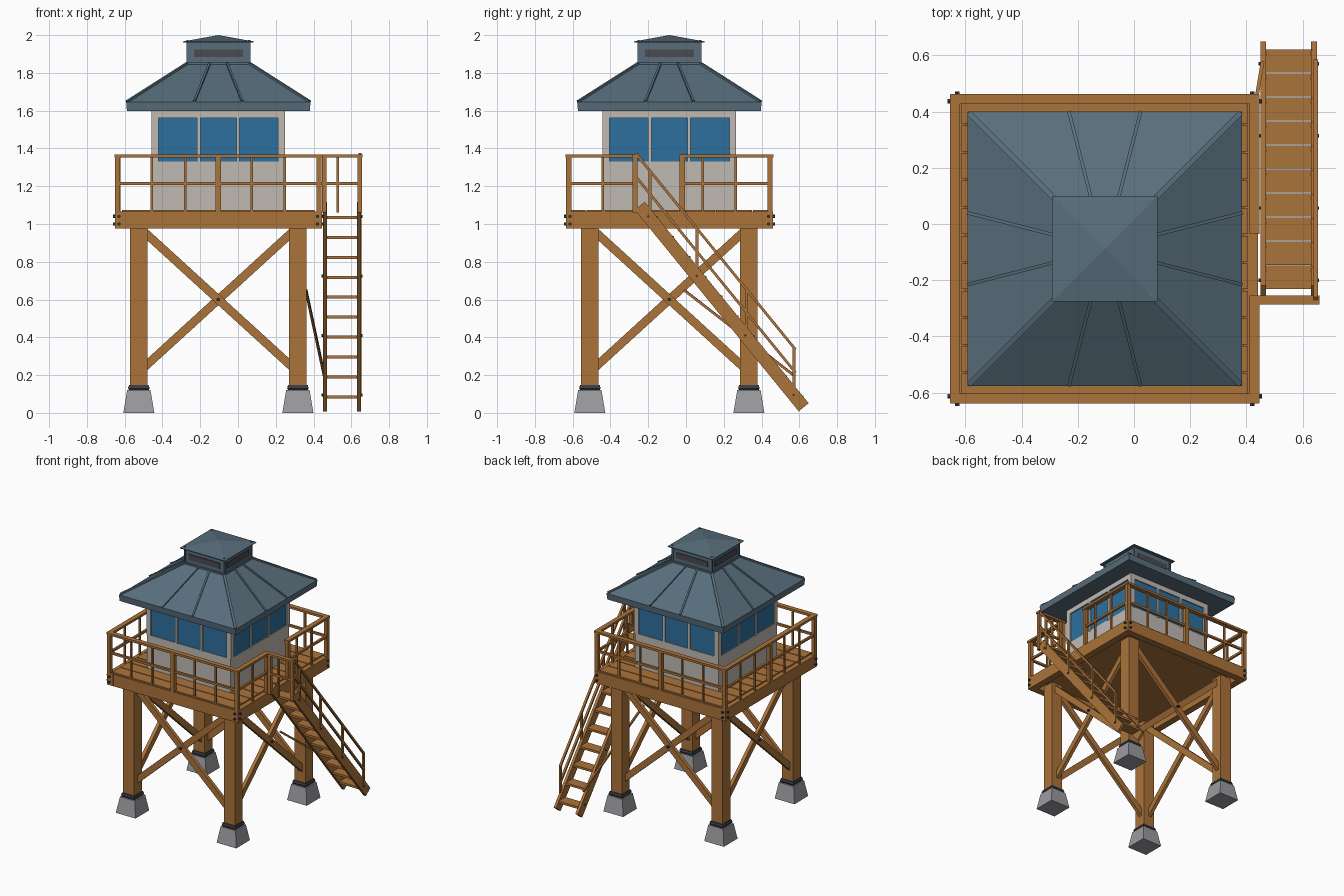
import bpy, bmesh, math
from mathutils import Matrix, Vector

if "Cube" in bpy.data.objects:
    bpy.data.objects.remove(bpy.data.objects["Cube"])

CX, CY = -0.104, -0.088          # tower axis
I4 = Matrix.Identity(4)
T = Matrix.Translation((CX, CY, 0))
# One frame per tower side: local x runs along the side, local -y points outward
SIDES = [T @ Matrix.Rotation(math.pi / 2 * k, 4, 'Z') for k in range(4)]   # front, right, back, left


def mat(name, r, g, b):
    m = bpy.data.materials.new(name)
    m.diffuse_color = (r, g, b, 1)
    m.use_nodes = True
    m.node_tree.nodes["Principled BSDF"].inputs["Base Color"].default_value = m.diffuse_color
    return m


WOOD = mat("warm wood", 0.41, 0.172, 0.043)
ROOF = mat("slate blue roof", 0.098, 0.155, 0.2)
GLASS = mat("window blue", 0.027, 0.16, 0.34)
WALL = mat("off white wall", 0.53, 0.49, 0.45)
STONE = mat("concrete grey", 0.33, 0.33, 0.35)
METAL = mat("dark metal", 0.04, 0.044, 0.052)
VENT = mat("vent grey", 0.07, 0.07, 0.08)


def box(bm, c, s, M=I4):
    m = M @ Matrix.Translation(c) @ Matrix.Diagonal((*s, 1))
    bmesh.ops.create_cube(bm, size=1, matrix=m)


def bar(bm, p, q, w, h, M=I4):
    """Straight bar from p to q, w wide sideways and h tall."""
    p, q = Vector(p), Vector(q)
    d = q - p
    m = M @ Matrix.Translation((p + q) / 2) @ d.to_track_quat('Y', 'Z').to_matrix().to_4x4()
    bmesh.ops.create_cube(bm, size=1, matrix=m @ Matrix.Diagonal((w, d.length, h, 1)))


def bolt(bm, c, M=I4, r=0.009, depth=0.02):
    m = M @ Matrix.Translation(c) @ Matrix.Rotation(math.pi / 2, 4, 'X')
    bmesh.ops.create_cone(bm, cap_ends=True, segments=6, radius1=r, radius2=r, depth=depth, matrix=m)


def loft(bm, rings, M=T):
    """Stack of squares given as (half width, z)."""
    loops = [[bm.verts.new(M @ Vector((sx * a, sy * a, z)))
              for sx, sy in ((-1, -1), (1, -1), (1, 1), (-1, 1))] for a, z in rings]
    bm.faces.new(loops[0][::-1])
    bm.faces.new(loops[-1])
    for lo, hi in zip(loops, loops[1:]):
        for i in range(4):
            j = (i + 1) % 4
            bm.faces.new((lo[i], lo[j], hi[j], hi[i]))


def finish(name, bm, material):
    me = bpy.data.meshes.new(name)
    bm.to_mesh(me)
    bm.free()
    me.materials.append(material)
    bpy.context.collection.objects.link(bpy.data.objects.new(name, me))


# Legs with footings and metal collars
legs, feet, collars = bmesh.new(), bmesh.new(), bmesh.new()
for sx in (-1, 1):
    for sy in (-1, 1):
        M = T @ Matrix.Translation((sx * 0.421, sy * 0.421, 0))
        box(legs, (0, 0, 0.55), (0.092, 0.092, 0.88), M)
        loft(feet, [(0.082, 0), (0.062, 0.12)], M)
        loft(collars, [(0.05, 0.117), (0.057, 0.13), (0.052, 0.148)], M)
finish("legs", legs, WOOD)
finish("footings", feet, STONE)
finish("leg_collars", collars, METAL)

# Cross braces, rim beams and their bolts
braces, rim, bolts = bmesh.new(), bmesh.new(), bmesh.new()
for M in SIDES:
    for s in (-1, 1):
        y = -0.421 + s * 0.008
        bar(braces, (-0.4, y, 0.6 - s * 0.365), (0.4, y, 0.6 + s * 0.365), 0.026, 0.045, M)
        for z in (1.0, 1.04):
            bolt(bolts, (s * 0.525, -0.549, z), M)
    bolt(bolts, (0, -0.445, 0.6), M, 0.01)
    box(rim, (0.025, -0.52, 1.02), (1.045, 0.052, 0.09), M)
finish("cross_braces", braces, WOOD)
finish("rim_beams", rim, WOOD)

# Deck planks
deck = bmesh.new()
for i in range(11):
    box(deck, (0, (i - 5) * 0.098, 1.062), (1.02, 0.092, 0.024), T)
box(deck, (0, 0, 1.045), (1.0, 1.0, 0.012), T)
finish("deck_planks", deck, WOOD)

# Deck railing: (start, end) runs on each side, the right side has the stair gap
rail = bmesh.new()
D = -0.533
for k, M in enumerate(SIDES):
    runs = [(-0.533, -0.182), (0.068, 0.533)] if k == 1 else [(-0.533, 0.533)]
    for a, b in runs:
        bar(rail, (a - 0.016, D, 1.36), (b + 0.016, D, 1.36), 0.036, 0.016, M)
        bar(rail, (a, D, 1.215), (b, D, 1.215), 0.016, 0.016, M)
        for u in (a, b):
            box(rail, (u, D, 1.208), (0.027, 0.027, 0.296), M)
        for n in range(-2, 3):
            u = n * 0.176
            if a + 0.04 < u < b - 0.04:
                w = 0.028 if n == 0 else 0.013
                box(rail, (u, D, 1.208), (w, w, 0.296), M)
finish("deck_railing", rail, WOOD)

# Cabin walls, window frames and glass
walls, glass = bmesh.new(), bmesh.new()
box(walls, (0, 0, 1.2), (0.698, 0.698, 0.26), T)
box(walls, (0, 0, 1.585), (0.706, 0.706, 0.05), T)
box(glass, (0, 0, 1.445), (0.688, 0.688, 0.235), T)
for M in SIDES:
    box(walls, (0.335, -0.335, 1.465), (0.036, 0.036, 0.27), M)
    for u in (-0.104, 0.104):
        box(walls, (u, -0.338, 1.445), (0.018, 0.03, 0.24), M)
finish("cabin_walls", walls, WALL)
finish("cabin_windows", glass, GLASS)

# Hipped roof with hip caps and seams
roof, seams = bmesh.new(), bmesh.new()
loft(roof, [(0.484, 1.598), (0.488, 1.645), (0.165, 1.85)])
for M in SIDES:
    bar(seams, (0.482, -0.482, 1.647), (0.165, -0.165, 1.849), 0.018, 0.014, M)
    for s in (-1, 1):
        bar(seams, (s * 0.127, -0.486, 1.646), (s * 0.045, -0.165, 1.85), 0.012, 0.016, M)
finish("main_roof", roof, ROOF)
finish("roof_seams", seams, ROOF)

# Cupola: body, corner posts, vents and cap
cup, vents = bmesh.new(), bmesh.new()
box(cup, (0, 0, 1.9), (0.325, 0.325, 0.13), T)
box(cup, (0, 0, 1.85), (0.345, 0.345, 0.014), T)
loft(cup, [(0.186, 1.96), (0.188, 1.966), (0.001, 2.0)])
for M in SIDES:
    box(cup, (0.163, -0.163, 1.911), (0.012, 0.012, 0.125), M)
    box(vents, (0, -0.164, 1.904), (0.26, 0.009, 0.042), M)
finish("cupola", cup, ROOF)
finish("cupola_vents", vents, VENT)


# Stairs along the right side
def zline(y):
    return 0.095 + 1.228 * (0.57 - y)


stairs, treads, hand = bmesh.new(), bmesh.new(), bmesh.new()
for x in (0.46, 0.641):
    bar(stairs, (x, 0.623, zline(0.623)), (x, -0.245, zline(-0.245)), 0.021, 0.068)
for i in range(10):
    y = 0.58 - 0.0855 * i
    box(treads, (0.55, y, 0.085 + 0.1055 * i), (0.165, 0.082, 0.016))
    if i in (0, 3, 6, 9):
        for x in (0.45, 0.651):
            bolt(bolts, (0, 0, 0), Matrix.Translation((x, y - 0.01, zline(y - 0.01)))
                 @ Matrix.Rotation(math.pi / 2, 4, 'Z'), 0.007, 0.014)
finish("stair_stringers", stairs, WOOD)
finish("stair_treads", treads, WOOD)
finish("bolts", bolts, METAL)

# Outer stair handrail and the railing at the head of the stairs
for up in (0.252, 0.13):
    bar(hand, (0.646, 0.58, zline(0.58) + up), (0.646, -0.265, zline(-0.265) + up), 0.016, 0.014)
for y in (0.572, 0.32, 0.057, -0.19):
    z = zline(y)
    box(hand, (0.648, y, z + 0.125), (0.014, 0.016, 0.25))
bar(hand, (0.42, -0.27, 1.36), (0.66, -0.27, 1.36), 0.032, 0.016)
bar(hand, (0.43, -0.27, 1.215), (0.65, -0.27, 1.215), 0.015, 0.015)
for x, w in ((0.456, 0.024), (0.527, 0.013), (0.644, 0.024)):
    box(hand, (x, -0.27, 1.208), (w, w, 0.296))
finish("stair_railing", hand, WOOD)

# Thin stay between the tower and the stairs
stay = bmesh.new()
bar(stay, (0.36, -0.01, 0.65), (0.457, 0.575, 0.195), 0.013, 0.013)
finish("stair_stay", stay, WOOD)
